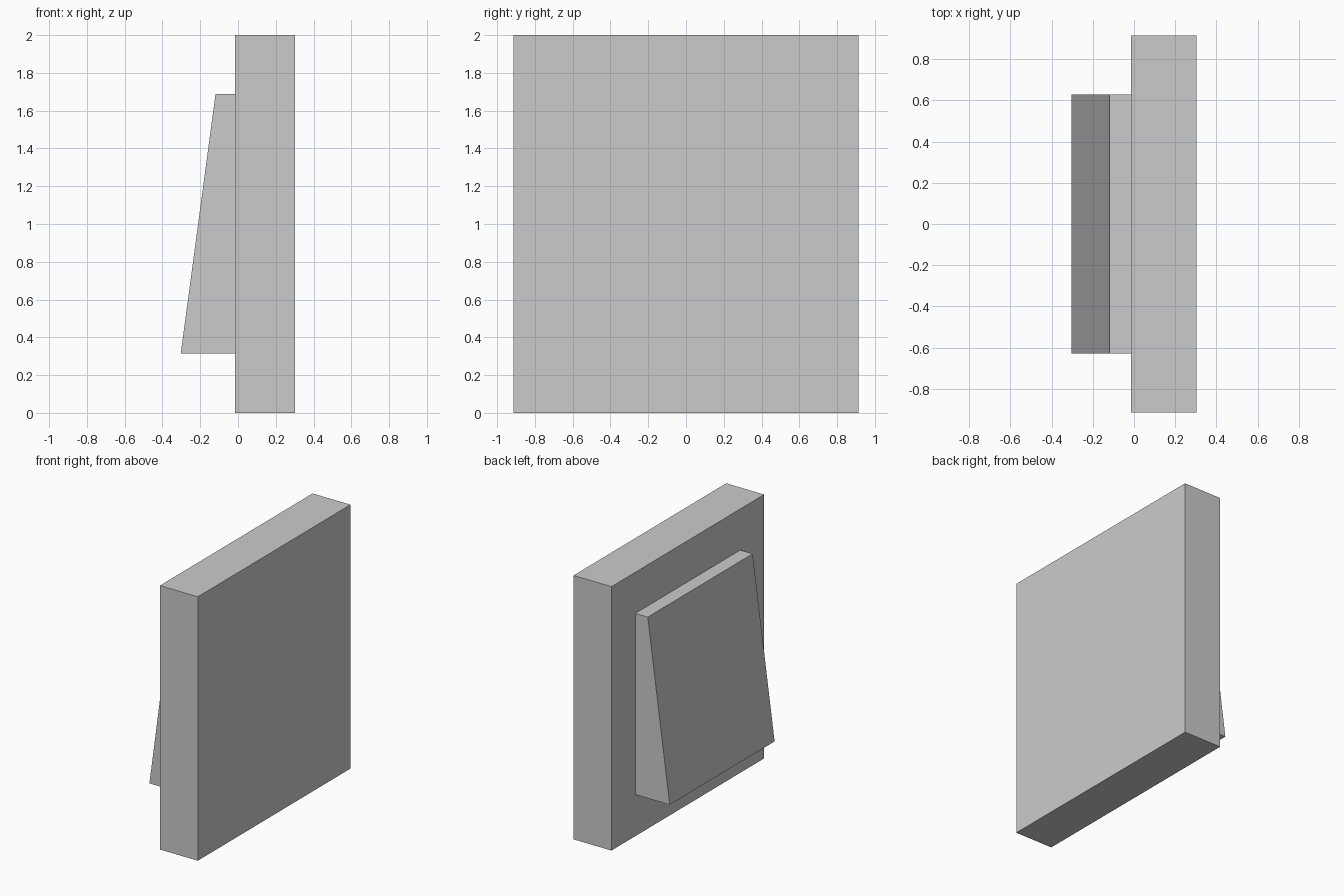
import bpy
import bmesh

if "Cube" in bpy.data.objects:
    bpy.data.objects.remove(bpy.data.objects["Cube"])


def extrude_profile(name, profile, half_width):
    """Sweep an (x, z) profile along y, symmetric about y = 0."""
    bm = bmesh.new()
    face = bm.faces.new([bm.verts.new((x, -half_width, z)) for x, z in profile])
    new = bmesh.ops.extrude_face_region(bm, geom=[face])["geom"]
    verts = [v for v in new if isinstance(v, bmesh.types.BMVert)]
    bmesh.ops.translate(bm, verts=verts, vec=(0, 2 * half_width, 0))
    bmesh.ops.recalc_face_normals(bm, faces=bm.faces)
    mesh = bpy.data.meshes.new(name)
    bm.to_mesh(mesh)
    bm.free()
    obj = bpy.data.objects.new(name, mesh)
    bpy.context.collection.objects.link(obj)
    return obj


PLATE_BACK, PLATE_FRONT = 0.303, -0.015

# Upright slab
extrude_profile("plate", [(PLATE_FRONT, 0), (PLATE_BACK, 0),
                          (PLATE_BACK, 2), (PLATE_FRONT, 2)], 0.914)

# Sloped rocker panel, thicker at the bottom
extrude_profile("sloped_panel", [(-0.303, 0.315), (PLATE_FRONT, 0.315),
                                 (PLATE_FRONT, 1.688), (-0.119, 1.688)], 0.628)
